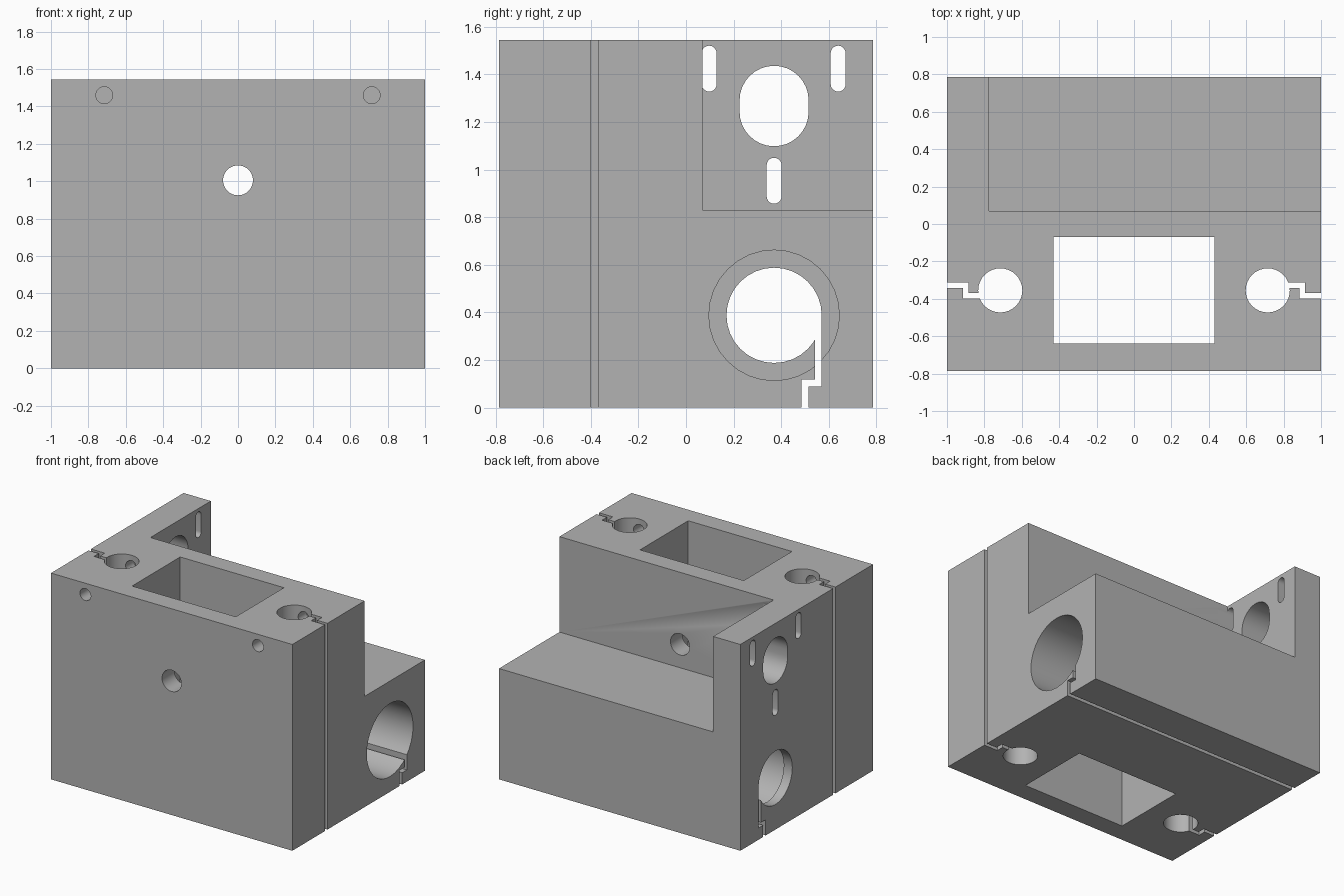
import bpy, bmesh, math
from mathutils import Vector

if "Cube" in bpy.data.objects:
    bpy.data.objects.remove(bpy.data.objects["Cube"])

GREY = bpy.data.materials.new("grey")
GREY.diffuse_color = (0.45, 0.45, 0.45, 1)
GREY.use_nodes = True
GREY.node_tree.nodes["Principled BSDF"].inputs["Base Color"].default_value = GREY.diffuse_color


def prism(name, pts, axis, a, b):
    """Extrude a 2D outline along an axis from a to b."""
    place = {"x": lambda u, v, w: (w, u, v),
             "y": lambda u, v, w: (u, w, v),
             "z": lambda u, v, w: (u, v, w)}[axis]
    bm = bmesh.new()
    face = bm.faces.new([bm.verts.new(place(u, v, a)) for u, v in pts])
    ext = bmesh.ops.extrude_face_region(bm, geom=[face])["geom"]
    bmesh.ops.translate(bm, vec=Vector(place(0, 0, b - a)),
                        verts=[e for e in ext if isinstance(e, bmesh.types.BMVert)])
    bmesh.ops.recalc_face_normals(bm, faces=bm.faces)
    mesh = bpy.data.meshes.new(name)
    bm.to_mesh(mesh)
    bm.free()
    ob = bpy.data.objects.new(name, mesh)
    bpy.context.collection.objects.link(ob)
    mesh.materials.append(GREY)
    return ob


def rect(u0, u1, v0, v1):
    return [(u0, v0), (u1, v0), (u1, v1), (u0, v1)]


def capsule(u, v, r, half=0.0, n=32):
    """Circle, or an upright rounded slot when half is positive."""
    pts = []
    for k, sign in ((0, 1), (1, -1)):
        for i in range(n // 2 + (1 if half else 0)):
            t = math.pi * (k + i / (n // 2))
            pts.append((u + r * math.cos(t), v + sign * half + r * math.sin(t)))
    return pts


# Main block
body = prism("clamp_block", rect(-0.785, 0.785, 0, 1.545), "x", -1, 1)


def cut(name, pts, axis, a, b):
    cutter = prism(name, pts, axis, a, b)
    mod = body.modifiers.new(name, "BOOLEAN")
    mod.operation, mod.solver, mod.object = "DIFFERENCE", "EXACT", cutter
    bpy.context.view_layer.objects.active = body
    bpy.ops.object.modifier_apply(modifier=name)
    bpy.data.objects.remove(cutter)


# Rear notch, leaving the upright plate on the left
cut("rear_notch", rect(0.07, 1, 0.83, 2), "x", -0.775, 1.2)

# Rectangular shaft and central cross hole
cut("square_shaft", rect(-0.43, 0.43, -0.64, -0.07), "z", -0.2, 1.8)
cut("centre_hole", capsule(0, 1.005, 0.08), "y", -1, 0.3)

# Rod bores with stepped clamping slits, rotated copies about the middle
slit = [(-1.1, -0.313), (-0.885, -0.313), (-0.885, -0.368), (-0.72, -0.368),
        (-0.72, -0.398), (-0.915, -0.398), (-0.915, -0.341), (-1.1, -0.341)]
for s, side in ((1, "left"), (-1, "right")):
    cut(side + "_rod_bore", capsule(-0.715 * s, -0.355, 0.118), "z", -0.2, 1.8)
    cut(side + "_slit", [(s * x, -0.3555 + s * (y + 0.3555)) for x, y in slit],
        "z", -0.2, 1.8)
    cut(side + "_screw_hole", capsule(-0.715 * s, 1.46, 0.045, n=24), "y", -1, -0.15)

# Horizontal bearing bore with a retaining lip on the left
cut("bearing_bore", capsule(0.37, 0.388, 0.274), "x", -0.93, 1.2)
cut("lip_opening", capsule(0.37, 0.388, 0.2), "x", -1.2, 0)
cut("bearing_slit", [(0.485, -0.1), (0.514, -0.1), (0.514, 0.088), (0.57, 0.088),
                     (0.57, 0.388), (0.541, 0.388), (0.541, 0.118), (0.485, 0.118)],
    "x", -1.2, 1.2)

# Motor opening and mounting slots in the upright plate
cut("motor_opening", capsule(0.37, 1.267, 0.145, 0.024), "x", -1.2, -0.69)
for i, (y, z) in enumerate(((0.097, 1.424), (0.639, 1.424), (0.37, 0.953))):
    cut("mount_slot_%d" % i, capsule(y, z, 0.0315, 0.065, 20), "x", -1.2, -0.69)

# Smooth bores, sharp corners
bpy.ops.object.select_all(action="DESELECT")
body.select_set(True)
bpy.context.view_layer.objects.active = body
bpy.ops.object.shade_smooth_by_angle(angle=math.radians(30))
